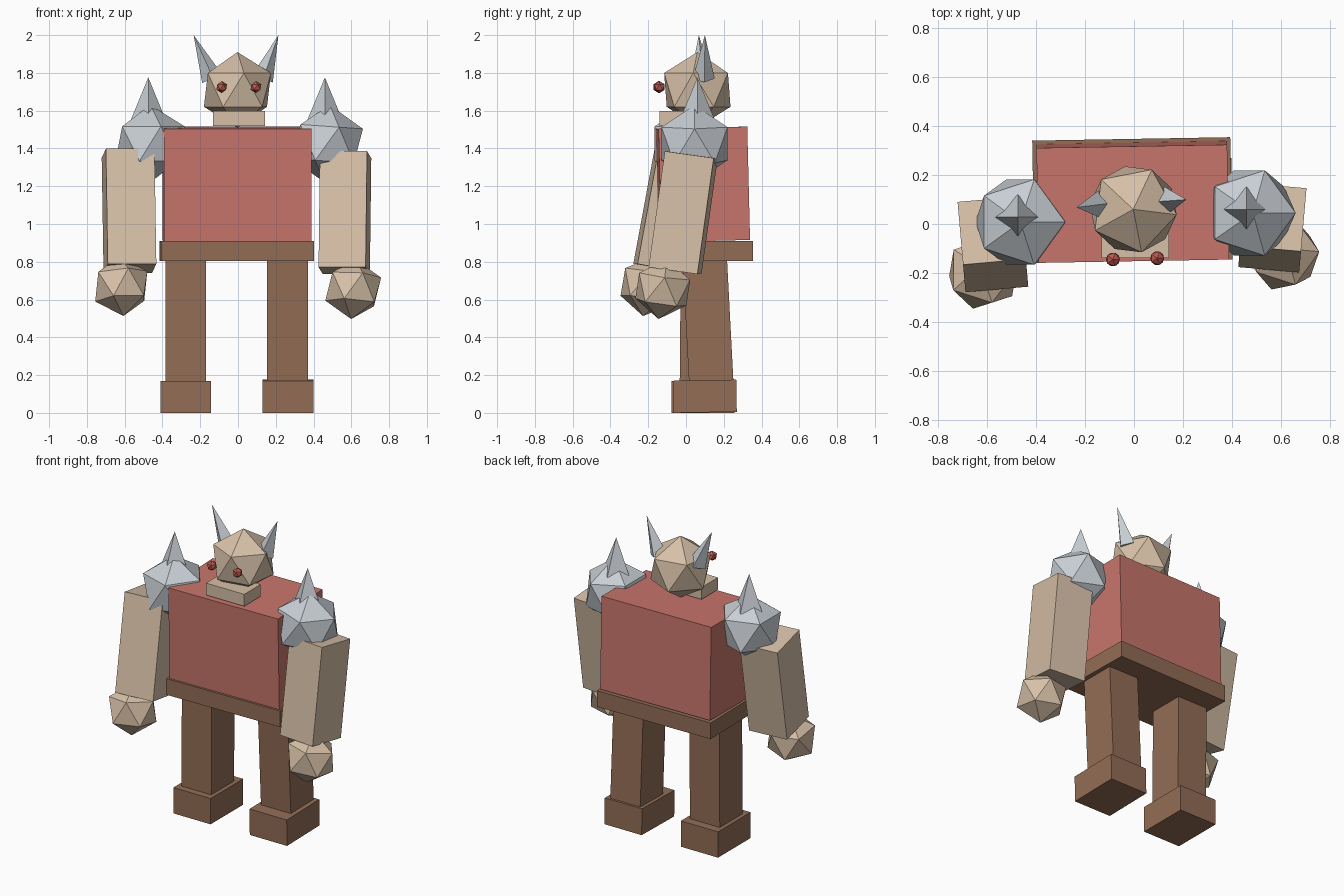
import bpy
from math import radians
from mathutils import Vector

cube = bpy.data.objects.get("Cube")
if cube:
    bpy.data.objects.remove(cube, do_unlink=True)


def material(name, color):
    mat = bpy.data.materials.new(name)
    mat.use_nodes = True
    mat.diffuse_color = (*color, 1)
    mat.node_tree.nodes["Principled BSDF"].inputs["Base Color"].default_value = (*color, 1)
    return mat


TAN = material("tan_skin", (0.68, 0.53, 0.39))
RED = material("red_tunic", (0.58, 0.18, 0.15))
BROWN = material("brown_leather", (0.29, 0.153, 0.092))
STEEL = material("grey_steel", (0.58, 0.62, 0.66))
EYE = material("dark_red_eye", (0.5, 0.1, 0.08))


def finish(name, mat):
    ob = bpy.context.object
    ob.name = ob.data.name = name
    ob.data.materials.append(mat)
    return ob


def box(name, center, size, mat, tilt=0, yaw=0):
    bpy.ops.mesh.primitive_cube_add(size=1, location=center,
                                    rotation=(radians(tilt), 0, radians(yaw)))
    bpy.context.object.scale = size
    return finish(name, mat)


def ball(name, center, radius, mat, rotation=(0, 0, 0)):
    bpy.ops.mesh.primitive_ico_sphere_add(subdivisions=1, radius=radius, location=center,
                                          rotation=[radians(a) for a in rotation])
    return finish(name, mat)


def spike(name, base, tip, radius):
    base, tip = Vector(base), Vector(tip)
    axis = tip - base
    bpy.ops.mesh.primitive_cone_add(vertices=4, radius1=radius, depth=axis.length,
                                    location=(base + tip) / 2)
    ob = finish(name, STEEL)
    ob.rotation_euler = axis.to_track_quat("Z", "Y").to_euler() if abs(axis.x) > 0.05 else (0, 0, 0)
    return ob


# Trunk
box("torso", (-0.005, 0.09, 1.21), (0.78, 0.47, 0.6), RED, 1.4, 1)
box("belt", (-0.007, 0.098, 0.857), (0.81, 0.5, 0.105), BROWN, 0, 1)

# Head
ball("head", (-0.003, 0.06, 1.71), 0.2, TAN, (0, 0, -7))
box("jaw", (0.005, -0.055, 1.558), (0.275, 0.17, 0.078), TAN)
ball("right_eye", (-0.086, -0.145, 1.725), 0.032, EYE)
ball("left_eye", (0.095, -0.14, 1.725), 0.032, EYE)
spike("right_horn", (-0.137, 0.08, 1.77), (-0.235, 0.068, 2.0), 0.058)
spike("left_horn", (0.13, 0.094, 1.77), (0.214, 0.1, 2.0), 0.058)

# Legs and feet
box("right_leg", (-0.277, 0.087, 0.48), (0.215, 0.235, 0.66), BROWN, -0.5)
box("left_leg", (0.262, 0.117, 0.48), (0.215, 0.235, 0.66), BROWN, 3)
box("right_foot", (-0.277, 0.09, 0.084), (0.268, 0.335, 0.168), BROWN)
box("left_foot", (0.265, 0.1, 0.088), (0.268, 0.335, 0.17), BROWN, 1)

# Arms and fists
box("right_arm", (-0.577, -0.083, 1.07), (0.258, 0.262, 0.62), TAN, -10.5, 5)
box("left_arm", (0.566, -0.015, 1.06), (0.25, 0.262, 0.62), TAN, -8, -5)
ball("right_fist", (-0.618, -0.2, 0.67), 0.16, TAN, (-10, -4, 0))
ball("left_fist", (0.61, -0.123, 0.655), 0.16, TAN, (-8, 4, 0))

# Spiked shoulder guards
ball("right_shoulder", (-0.465, 0.008, 1.425), 0.205, STEEL)
ball("left_shoulder", (0.472, 0.045, 1.425), 0.205, STEEL, (0, 4, 0))
spike("right_shoulder_spike", (-0.475, 0.028, 1.55), (-0.475, 0.028, 1.776), 0.093)
spike("left_shoulder_spike", (0.46, 0.06, 1.55), (0.46, 0.06, 1.776), 0.093)
